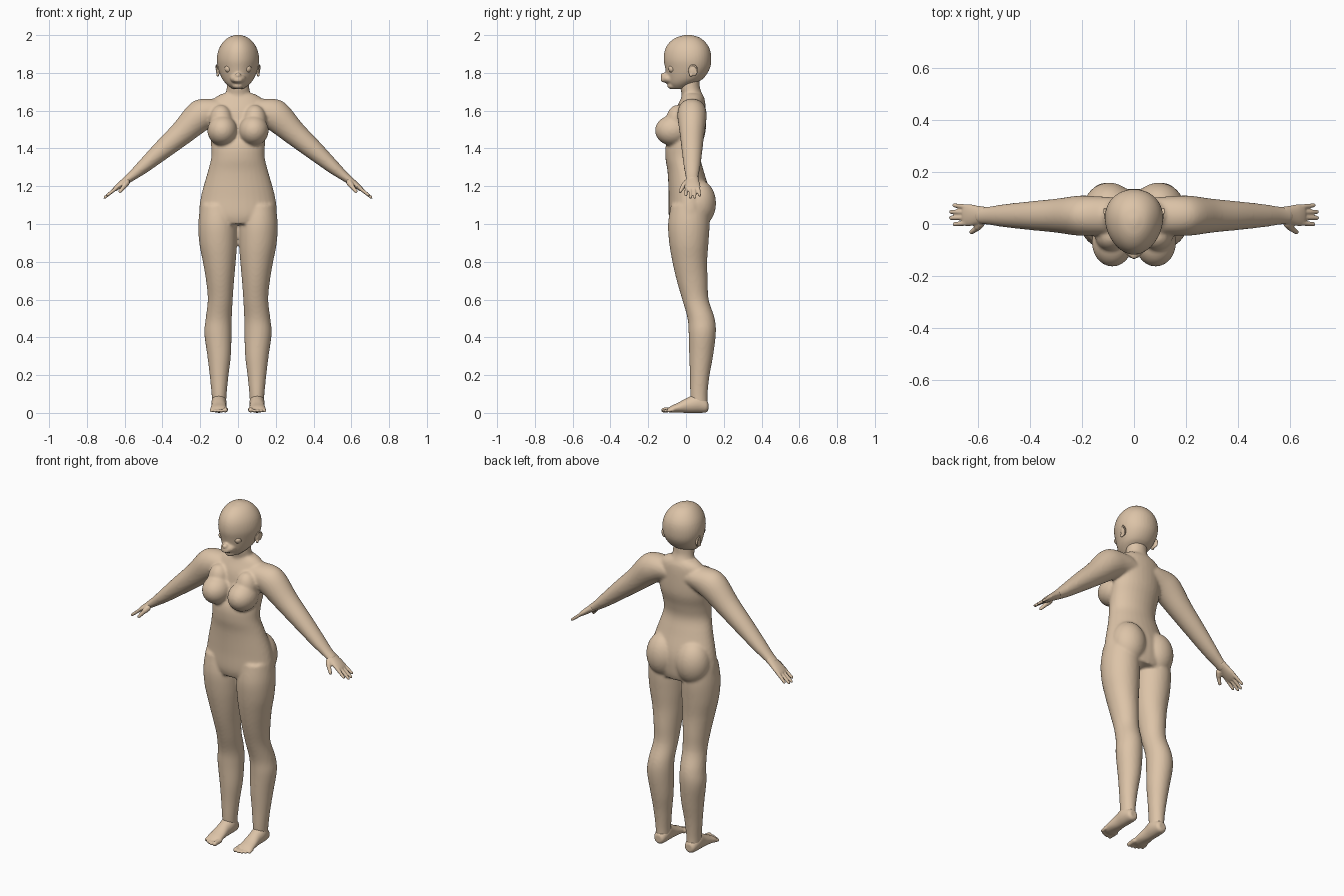
import bpy, bmesh, math
from mathutils import Vector

X, Y, Z = Vector((1, 0, 0)), Vector((0, 1, 0)), Vector((0, 0, 1))
skin = bpy.data.materials.new("warm tan")
skin.diffuse_color = (0.72, 0.55, 0.39, 1)


def resample(rows, steps=5):
    """Smooth curve through rows of numbers."""
    out = []
    for i in range(len(rows) - 1):
        a, b = rows[max(i - 1, 0)], rows[i]
        c, d = rows[i + 1], rows[min(i + 2, len(rows) - 1)]
        for k in range(steps):
            t = k / steps
            out.append([0.5 * (2*q + (r - p)*t + (2*p - 5*q + 4*r - s)*t*t + (3*q - p - 3*r + s)*t**3)
                        for p, q, r, s in zip(a, b, c, d)])
    return out + [list(rows[-1])]


def loft(bm, rows, u, v, egg=0.0, steps=5, n=32):
    """Closed skin over rings given as x, y, z, radius along u, radius along v."""
    rings = []
    for x, y, z, a, b in resample(rows, steps):
        ring = []
        for k in range(n):
            t = 2 * math.pi * k / n
            ring.append(bm.verts.new(Vector((x, y, z)) + u * (a * math.cos(t) * (1 + egg * math.sin(t)))
                                     + v * (b * math.sin(t))))
        rings.append(ring)
    for p, q in zip(rings, rings[1:]):
        for k in range(n):
            bm.faces.new((p[k], p[(k + 1) % n], q[(k + 1) % n], q[k]))
    bm.faces.new(rings[0][::-1])
    bm.faces.new(rings[-1])


def ball(bm, center, radii):
    made = bmesh.ops.create_uvsphere(bm, u_segments=32, v_segments=20, radius=1)
    for w in made["verts"]:
        w.co = Vector([c + r * k for c, r, k in zip(center, radii, w.co)])


def digit(bm, p, q, r0, r1):
    """Tapered round-ended finger or toe."""
    p, q = Vector(p), Vector(q)
    d = (q - p).normalized()
    u = d.cross(Z).normalized()
    rows = []
    for i in range(13):
        t = i / 12
        r = r0 + (r1 - r0) * t
        edge = min(t, 1 - t) * (q - p).length
        if edge < r:
            r *= math.sqrt(max(1 - (1 - edge / r) ** 2, 0.01))
        rows.append([*(p + (q - p) * t), r, r])
    loft(bm, rows, u, d.cross(u), steps=1, n=16)


def finish(name, bm, voxel=0, smooth=0):
    bmesh.ops.recalc_face_normals(bm, faces=bm.faces)
    me = bpy.data.meshes.new(name)
    bm.to_mesh(me)
    bm.free()
    me.materials.append(skin)
    for f in me.polygons:
        f.use_smooth = True
    ob = bpy.data.objects.new(name, me)
    bpy.context.collection.objects.link(ob)
    if voxel:
        m = ob.modifiers.new("fuse", 'REMESH')
        m.mode, m.voxel_size, m.use_smooth_shade = 'VOXEL', voxel, True
    if smooth:
        m = ob.modifiers.new("soften", 'SMOOTH')
        m.factor, m.iterations = 0.5, smooth
    return ob


# Body: torso, neck, chest, hips, legs and arms fused together
body = bmesh.new()
torso = [(1.69, .035, .085, .05), (1.66, .035, .13, .064), (1.60, .025, .15, .08), (1.50, .015, .148, .09),
         (1.42, -.01, .143, .096), (1.35, -.016, .142, .093), (1.27, 0, .162, .097),
         (1.15, .02, .195, .112), (1.05, .02, .205, .112), (1.0, .02, .17, .1)]
loft(body, [(0, y, z, a, b) for z, y, a, b in torso], X, Y)
loft(body, [(0, .035, 1.62, .075, .065), (0, .033, 1.68, .066, .056),
            (0, .022, 1.72, .06, .052), (0, .02, 1.77, .058, .052)], X, Y)
leg = [(1.1, .11, .02, .09, .1), (1.0, .108, .015, .102, .11), (.9, .105, .015, .1, .104),
       (.8, .099, .02, .087, .092), (.7, .095, .033, .074, .082), (.6, .094, .05, .066, .07),
       (.5, .102, .08, .069, .072), (.42, .106, .086, .072, .072), (.3, .1, .08, .062, .063),
       (.2, .1, .073, .05, .052), (.1, .1, .068, .04, .046), (.04, .1, .07, .037, .044)]
arm = [(.07, 1.605, .07, .075), (.15, 1.595, .075, .085), (.21, 1.565, .077, .082), (.3, 1.48, .065, .065),
       (.4, 1.393, .055, .052), (.5, 1.305, .044, .037), (.56, 1.255, .035, .026), (.6, 1.225, .032, .021)]
for s in (1, -1):
    ball(body, (s * .083, -.07, 1.495), (.079, .094, .08))
    ball(body, (s * .09, -.045, 1.55), (.06, .06, .08))
    ball(body, (s * .095, .065, 1.11), (.098, .094, .125))
    loft(body, [(s * x, y, z, a, b) for z, x, y, a, b in leg], X, Y)
    loft(body, [(s * x, .032, z, a, b) for x, z, a, b in arm], Y, Vector((s * .64, 0, .77)))
finish("body", body, .008, 5)

# Head with muzzle, nose and chin
head = bmesh.new()
skull = [(1.716, -.04, .03, .03), (1.74, -.025, .06, .065), (1.77, -.004, .084, .095), (1.82, .008, .103, .117),
         (1.87, .008, .111, .126), (1.92, .008, .103, .12), (1.96, .008, .081, .097),
         (1.988, .01, .05, .06), (2.001, .01, .012, .014)]
loft(head, [(0, y, z, a, b) for z, y, a, b in skull], X, Y, egg=.13, n=40)
ball(head, (0, -.085, 1.77), (.042, .046, .028))
ball(head, (0, -.118, 1.787), (.016, .018, .014))
ball(head, (0, -.07, 1.733), (.03, .03, .02))
for z in (1.768, 1.757):
    ball(head, (0, -.12, z), (.024, .014, .006))
finish("head", head, .006, 3)

for side, s in (("left", 1), ("right", -1)):
    # Ear: dished shell made from a rim and a thin plate
    ear = bmesh.new()
    ball(ear, (s * .105, .038, 1.81), (.008, .02, .028))
    rim = [(s * (.107 + .008 * math.sin(k * .25)), .037 + .021 * math.cos(k * .25 - .9),
            1.812 + .03 * math.sin(k * .25 - .9)) for k in range(20)]
    for p, q in zip(rim, rim[1:]):
        digit(ear, p, q, .006, .006)
    ball(ear, (s * .108, .026, 1.789), (.007, .009, .009))
    finish(side + "_ear", ear, .003, 3)

    # Eyeball set in the face
    eye = bmesh.new()
    ball(eye, (s * .05, -.073, 1.822), (.021, .021, .021))
    finish(side + "_eye", eye)

    # Hand: palm, four fingers and thumb
    hand = bmesh.new()
    palm = [(.57, 1.247, .032, .023), (.6, 1.225, .036, .019), (.63, 1.202, .042, .016),
            (.65, 1.186, .041, .012), (.657, 1.18, .034, .008)]
    loft(hand, [(s * x, .034, z, a, b) for x, z, a, b in palm], Y, Vector((s * .64, 0, .77)))
    for y, x, tip in ((.004, .697, -.002), (.024, .712, .023), (.044, .712, .047), (.064, .699, .073)):
        digit(hand, (s * .635, y, 1.198), (s * x, tip, 1.187 - (x - .65) * .84), .0105, .0075)
    digit(hand, (s * .583, .012, 1.228), (s * .607, -.02, 1.195), .018, .014)
    digit(hand, (s * .598, -.012, 1.206), (s * .63, -.035, 1.165), .013, .008)
    finish(side + "_hand", hand, .004, 3)

    # Foot: heel to ball, then five toes
    foot = bmesh.new()
    sole = [(.118, .034, .02, .02), (.105, .037, .033, .035), (.06, .05, .041, .05), (.01, .041, .038, .041),
            (-.04, .028, .042, .027), (-.075, .02, .044, .019), (-.095, .015, .036, .011)]
    loft(foot, [(s * (.1 + (.1 - y) * .015), y, z, a, b) for y, z, a, b in sole], X, Z)
    for i in range(5):
        x, r = .069 + .0175 * i - (.003 if i == 0 else 0), (.014 if i == 0 else .0095)
        digit(foot, (s * x, -.06, .018), (s * (x + .002), -.133 + .0018 * i * i, r), r, r * .9)
    finish(side + "_foot", foot, .0045, 4)
